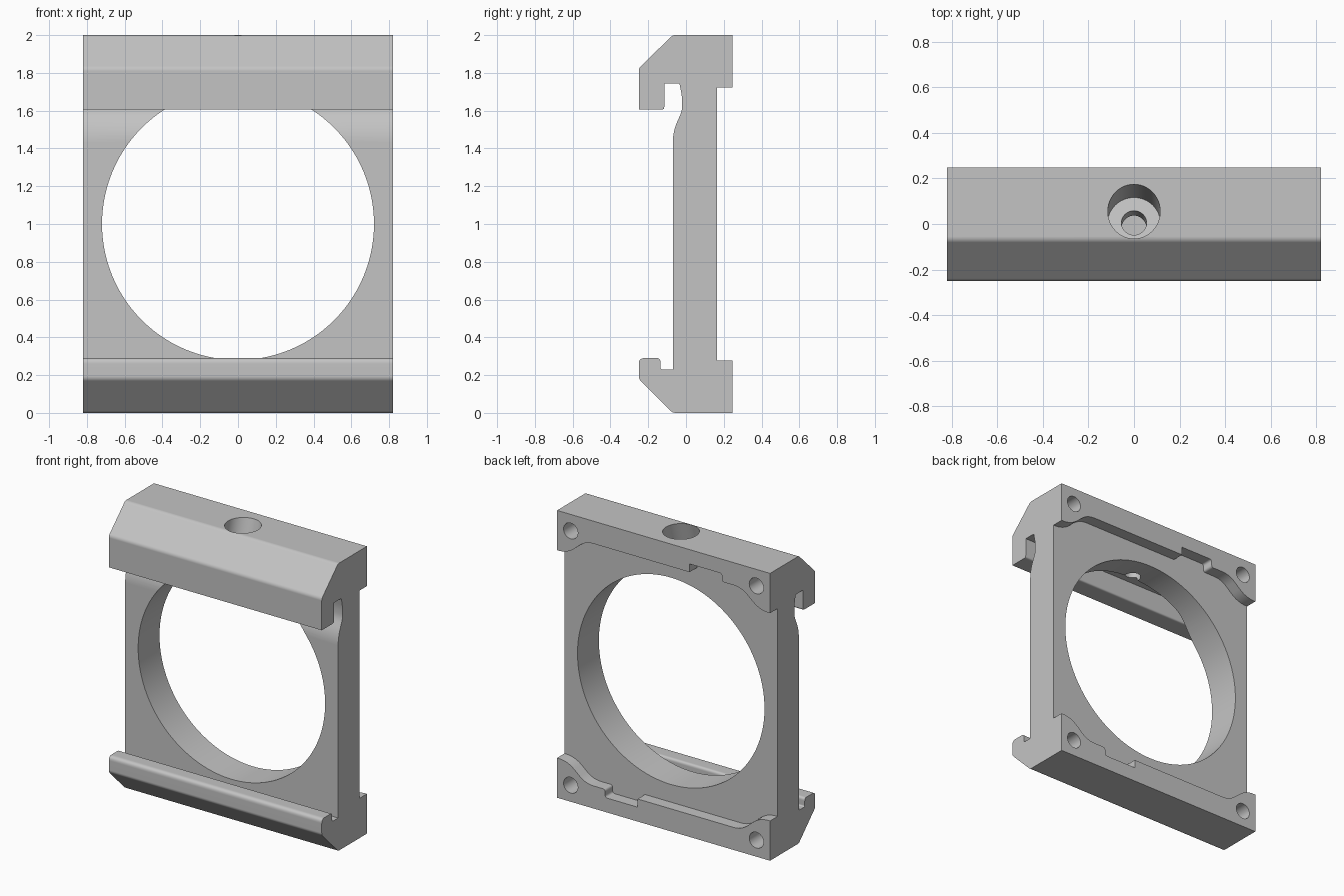
import bpy
import bmesh
import math
from mathutils import Vector

if "Cube" in bpy.data.objects:
    bpy.data.objects.remove(bpy.data.objects["Cube"])

HALF_W = 0.82
TILT = math.radians(15)

grey = bpy.data.materials.new("light grey")
grey.use_nodes = True
colour = (0.55, 0.55, 0.55, 1)
grey.diffuse_color = colour
grey.node_tree.nodes["Principled BSDF"].inputs["Base Color"].default_value = colour


def rounded(corners, steps=6):
    """Turn (u, v, setback) corners into a 2D outline with blended corners."""
    out = []
    for i, (u, v, d) in enumerate(corners):
        p = Vector((u, v))
        if d == 0:
            out.append(p)
            continue
        before = Vector(corners[i - 1][:2])
        after = Vector(corners[(i + 1) % len(corners)][:2])
        a = p + (before - p).normalized() * d
        b = p + (after - p).normalized() * d
        for k in range(steps + 1):
            t = k / steps
            out.append(a * (1 - t) ** 2 + p * (2 * t * (1 - t)) + b * t ** 2)
    return out


def prism(name, outline, place, low, high):
    """Extrude a 2D outline between two levels; place maps (u, v, level) to xyz."""
    bm = bmesh.new()
    near, far = [[bm.verts.new(place(p.x, p.y, s)) for p in outline]
                 for s in (low, high)]
    bm.faces.new(near[::-1])
    bm.faces.new(far)
    for i in range(len(outline)):
        bm.faces.new((near[i - 1], near[i], far[i], far[i - 1]))
    bm.normal_update()
    if bm.calc_volume(signed=True) < 0:
        bmesh.ops.reverse_faces(bm, faces=bm.faces[:])
    mesh = bpy.data.meshes.new(name)
    bm.to_mesh(mesh)
    bm.free()
    obj = bpy.data.objects.new(name, mesh)
    bpy.context.scene.collection.objects.link(obj)
    return obj


def cylinder(name, radius, start, end, sides=48):
    """A round prism running from start to end."""
    a, b = Vector(start), Vector(end)
    turn = (b - a).to_track_quat('Z', 'Y')
    angles = [2 * math.pi * i / sides for i in range(sides)]
    ring = [Vector((math.cos(t), math.sin(t))) * radius for t in angles]
    return prism(name, ring, lambda u, v, s: a + turn @ Vector((u, v, s)),
                 0, (b - a).length)


def cut(target, cutter):
    """Subtract the cutter from the target, then discard the cutter."""
    cutter.hide_render = True
    mod = target.modifiers.new("cut", 'BOOLEAN')
    mod.operation = 'DIFFERENCE'
    mod.solver = 'EXACT'
    mod.object = cutter
    bpy.context.view_layer.objects.active = target
    bpy.ops.object.modifier_apply(modifier=mod.name)
    bpy.data.objects.remove(cutter)


# Side profile: lower lip, plate front, upper hook, flat back (y, z, setback)
side = [
    (-0.07, 0, 0.015), (-0.25, 0.18, 0.015), (-0.25, 0.29, 0.03),
    (-0.135, 0.29, 0.02), (-0.135, 0.23, 0.01), (-0.07, 0.23, 0),
    (-0.07, 1.49, 0.06), (-0.02, 1.60, 0.03), (-0.02, 1.67, 0.03),
    (-0.035, 1.745, 0.01), (-0.115, 1.745, 0), (-0.115, 1.605, 0.015),
    (-0.25, 1.605, 0), (-0.25, 1.825, 0.015), (-0.07, 2, 0.015),
    (0.247, 2, 0), (0.247, 0, 0),
]
body = prism("mounting_frame", rounded(side),
             lambda u, v, s: (s, u, v), -HALF_W, HALF_W)
body.data.materials.append(grey)

# Back recess between the two rails; the lower edge is the upper one turned half round
edge = [
    (0.9, 0.723, 0), (0.74, 0.723, 0.07), (0.60, 0.843, 0.06),
    (-0.20, 0.843, 0), (-0.20, 0.90, 0), (-0.45, 0.90, 0.02),
    (-0.45, 0.843, 0.02), (-0.60, 0.843, 0.06), (-0.74, 0.723, 0.07),
    (-0.9, 0.723, 0),
]
edge += [(-u, -v, d) for u, v, d in edge]
cut(body, prism("back_recess", rounded(edge),
                lambda u, v, s: (u, s, 1 + v), 0.165, 0.4))

# Large round opening through the plate only
cut(body, cylinder("round_opening", 0.72, (0, -0.1, 1), (0, 0.5, 1), 160))

# Blind screw holes in the back corners
for x in (-0.715, 0.715):
    for z in (0.115, 1.885):
        cut(body, cylinder("screw_hole", 0.055, (x, 0.02, z), (x, 0.4, z), 32))

# Leaning counterbored hole from the top into the opening
lean = Vector((0, math.sin(TILT), math.cos(TILT)))
seat = Vector((0, 0.005, 1.813))
cut(body, cylinder("counterbore", 0.115, seat, seat + lean * 0.4))
cut(body, cylinder("bolt_hole", 0.055, seat - lean * 0.18, seat + lean * 0.1))

# Smooth the rounded surfaces, keep edges crisp
bpy.ops.object.select_all(action='DESELECT')
body.select_set(True)
bpy.context.view_layer.objects.active = body
bpy.ops.object.shade_smooth_by_angle(angle=math.radians(30))
weighted = body.modifiers.new("weighted_normals", 'WEIGHTED_NORMAL')
weighted.keep_sharp = True
